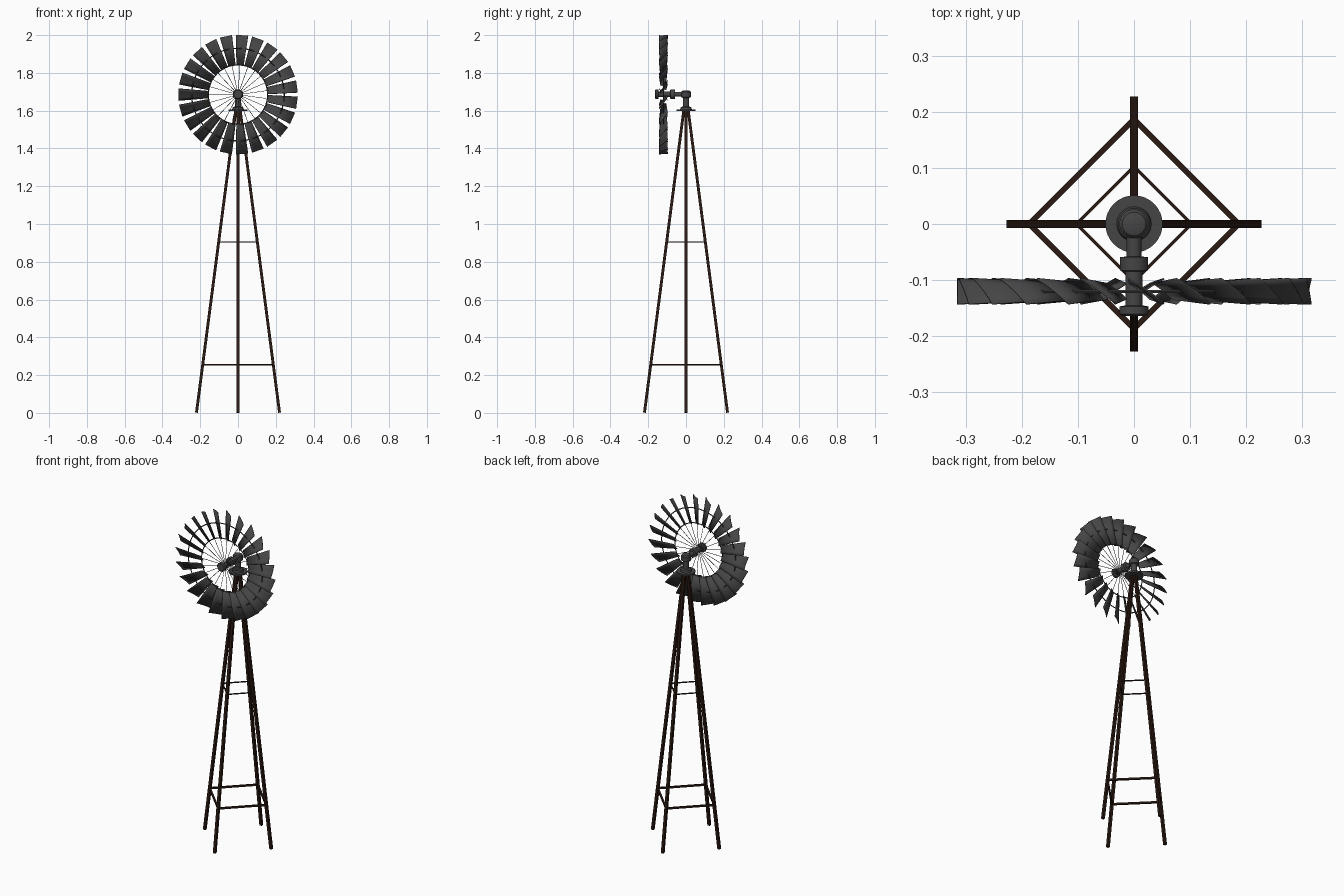
import bpy, bmesh, math
from mathutils import Vector, Matrix

if "Cube" in bpy.data.objects:
    bpy.data.objects.remove(bpy.data.objects["Cube"])

HUB = Vector((0, -0.12, 1.685))
N = 23
ANGLES = [-math.pi / 2 + 2 * math.pi * i / N for i in range(N)]


def material(name, rgb):
    m = bpy.data.materials.new(name)
    m.diffuse_color = (*rgb, 1)
    m.use_nodes = True
    m.node_tree.nodes["Principled BSDF"].inputs["Base Color"].default_value = m.diffuse_color
    return m


iron = material("dark_iron", (0.06, 0.06, 0.06))
timber = material("dark_timber", (0.024, 0.010, 0.006))


def finish(name, bm, mat, smooth=False):
    bmesh.ops.recalc_face_normals(bm, faces=bm.faces)
    me = bpy.data.meshes.new(name)
    bm.to_mesh(me)
    bm.free()
    me.materials.append(mat)
    ob = bpy.data.objects.new(name, me)
    bpy.context.collection.objects.link(ob)
    if smooth:
        bpy.ops.object.select_all(action='DESELECT')
        ob.select_set(True)
        bpy.context.view_layer.objects.active = ob
        bpy.ops.object.shade_smooth_by_angle(angle=math.radians(35))
    return ob


def bar(bm, a, b, r, sides=4):
    """Straight prism from a to b with r = half width (square) or radius."""
    a, b = Vector(a), Vector(b)
    d = (b - a).normalized()
    u = Vector((0, 0, 1)) if abs(d.z) < 0.7 else Vector((-d.y, d.x, 0))
    if u.length < 1e-4 or u.cross(d).length < 1e-4:
        u = Vector((1, 0, 0))
    v = d.cross(u).normalized()
    u = v.cross(d).normalized()
    k = r * math.sqrt(2) if sides == 4 else r
    rings = []
    for p in (a, b):
        rings.append([bm.verts.new(p + k * (u * math.cos(t) + v * math.sin(t)))
                      for t in (2 * math.pi * (i + 0.5) / sides for i in range(sides))])
    for i in range(sides):
        j = (i + 1) % sides
        bm.faces.new((rings[0][i], rings[0][j], rings[1][j], rings[1][i]))
    bm.faces.new(rings[0])
    bm.faces.new(rings[1])


def lathe(name, profile, mat, matrix, steps=32, closed=False):
    """Revolve (radius, height) points about z, then place with matrix."""
    bm = bmesh.new()
    vs = [bm.verts.new((r, 0, h)) for r, h in profile]
    es = [bm.edges.new(p) for p in zip(vs, vs[1:])]
    if closed:
        es.append(bm.edges.new((vs[-1], vs[0])))
    bmesh.ops.spin(bm, geom=vs + es, cent=(0, 0, 0), axis=(0, 0, 1),
                   angle=2 * math.pi, steps=steps)
    bmesh.ops.remove_doubles(bm, verts=bm.verts, dist=1e-5)
    bm.transform(matrix)
    return finish(name, bm, mat, True)


# Tower legs and the two levels of cross braces
def leg_radius(z):
    return 0.220 - 0.208 * z / 1.6


dirs = [Vector((1, 0, 0)), Vector((0, 1, 0)), Vector((-1, 0, 0)), Vector((0, -1, 0))]
for d, name in zip(dirs, ("right", "back", "left", "front")):
    bm = bmesh.new()
    bar(bm, d * leg_radius(0.001) + Vector((0, 0, 0.001)),
        d * leg_radius(1.6) + Vector((0, 0, 1.6)), 0.0075)
    finish(name + "_leg", bm, timber)
for z, r, name in ((0.255, 0.005, "lower_braces"), (0.905, 0.0028, "upper_braces")):
    bm = bmesh.new()
    for i in range(4):
        bar(bm, dirs[i] * leg_radius(z) + Vector((0, 0, z)),
            dirs[(i + 1) % 4] * leg_radius(z) + Vector((0, 0, z)), r)
    finish(name, bm, timber)

# Platform disc with the swivel post and its cap
lathe("swivel_post", [(0, 1.598), (0.051, 1.598), (0.051, 1.607), (0.031, 1.607),
                      (0.028, 1.618), (0.017, 1.622), (0.017, 1.668), (0.026, 1.672),
                      (0.026, 1.698), (0.021, 1.705), (0.012, 1.708), (0, 1.708)],
      iron, Matrix.Identity(4))

# Horizontal axle with its collars (local z points to the front)
to_front = Matrix.Translation((0, 0, HUB.z + 0.002)) @ Matrix.Rotation(math.pi / 2, 4, 'X')
lathe("axle", [(0, 0), (0.013, 0), (0.013, 0.058), (0.025, 0.059), (0.025, 0.083),
               (0.015, 0.085), (0.015, 0.145), (0.026, 0.147), (0.026, 0.160),
               (0.021, 0.164), (0, 0.164)], iron, to_front)

# Rim rings
wheel = Matrix.Translation(HUB) @ Matrix.Rotation(math.pi / 2, 4, 'X')
for name, R in (("inner_ring", 0.157), ("middle_ring", 0.245)):
    prof = [(R + 0.003 * math.cos(t), 0.003 * math.sin(t))
            for t in (i * math.pi / 3 for i in range(6))]
    lathe(name, prof, iron, wheel, 72, True)

# Spokes
bm = bmesh.new()
for t in ANGLES:
    d = Vector((math.sin(t), 0, math.cos(t)))
    bar(bm, HUB + d * 0.012, HUB + d * 0.16, 0.0014, 6)
finish("spokes", bm, iron)

# Pitched, slightly curved tapering blades
bm = bmesh.new()
SEG = 4
for t in ANGLES:
    rot = Matrix.Translation(HUB) @ Matrix.Rotation(t, 4, 'Y')
    rows = []
    for r, w, dep in ((0.155, 0.0185, 0.014), (0.315, 0.032, 0.0225)):
        row = []
        for s in range(SEG + 1):
            f = 2 * s / SEG - 1
            c = 0.08 * w * (1 - f * f)
            row.append(bm.verts.new(rot @ Vector((f * w + 0.57 * c, -f * dep + 0.82 * c, r))))
        rows.append(row)
    for s in range(SEG):
        bm.faces.new((rows[0][s], rows[0][s + 1], rows[1][s + 1], rows[1][s]))
blades = finish("blades", bm, iron, True)
sol = blades.modifiers.new("thickness", 'SOLIDIFY')
sol.thickness = 0.003
sol.offset = 0
